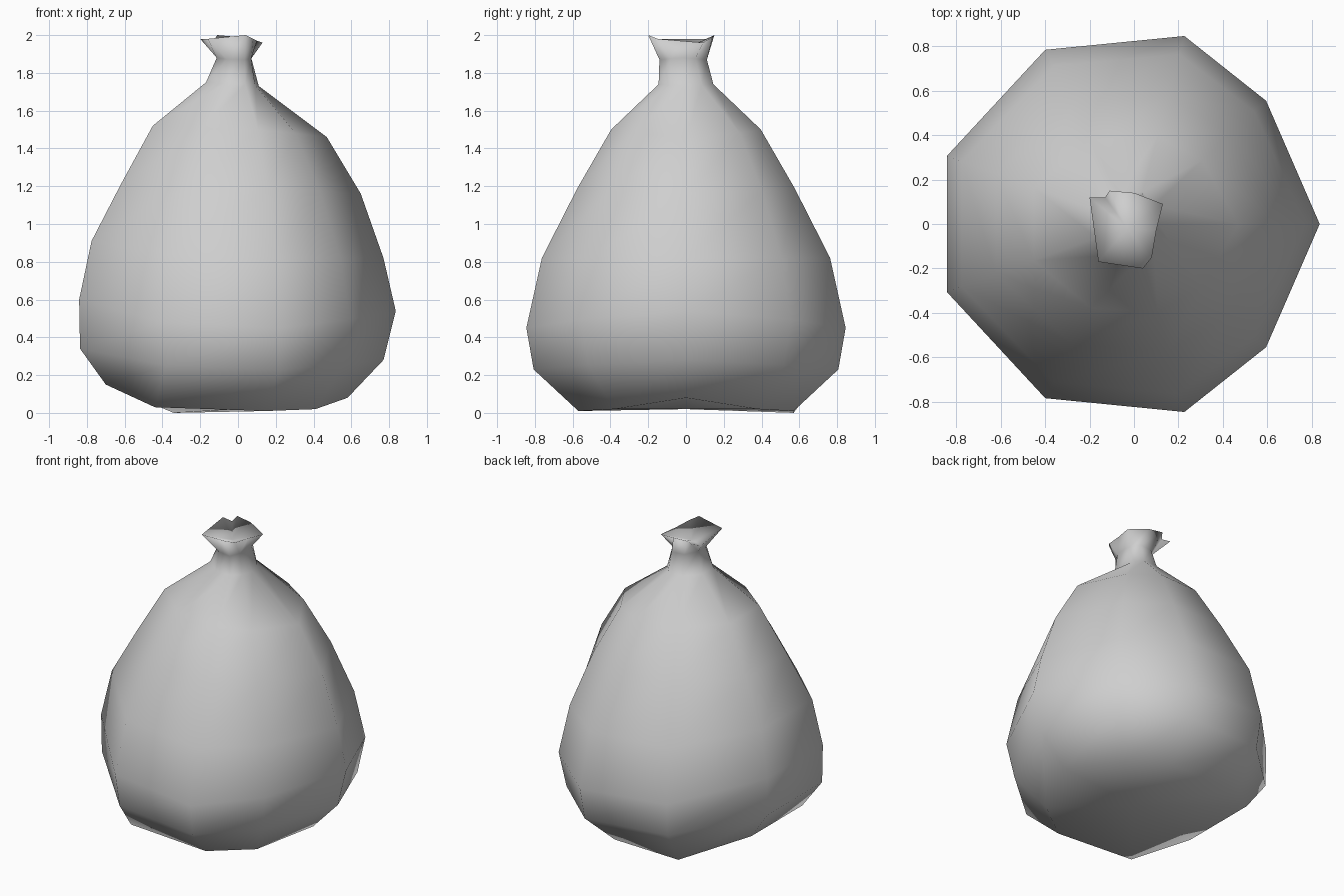
import bpy
import bmesh
from math import radians, sin, cos

cube = bpy.data.objects.get("Cube")
if cube:
    bpy.data.objects.remove(cube, do_unlink=True)

grey = bpy.data.materials.new("plain grey")
grey.use_nodes = True
colour = (0.62, 0.62, 0.62, 1)
grey.diffuse_color = colour
grey.node_tree.nodes["Principled BSDF"].inputs["Base Color"].default_value = colour

# Directions of the columns round the sack
angles = [0, 43, 75, 117, 160, 200, 243, 285, 317]
SIDES = len(angles)


def spread(v):
    """Values for the columns from +x round to -x and back, from three keys."""
    a, b, c = v
    half = [a, (a + b) / 2, b, 0.8 * b + 0.2 * c, c]
    return half + half[:0:-1]


# Uneven edge of the underside
base = [(.58, 0, .08), (.41, .38, .02), (.15, .57, .01),
        (-.34, .57, 0), (-.7, .28, .15), (-.7, -.28, .15),
        (-.44, -.55, .03), (.15, -.57, .01), (.41, -.38, .02)]

# Rings up to the neck: radii and heights at +x, side and -x, and shift in y
rings = [
    ((.77, .835, .89), (.28, .23, .34), 0),
    ((.835, .875, .895), (.54, .45, .60), 0),
    ((.77, .79, .825), (.82, .82, .91), 0),
    ((.65, .595, .66), (1.16, 1.19, 1.21), 0),
    ((.47, .41, .48), (1.46, 1.50, 1.52), 0),
    ((.11, .15, .18), (1.73, 1.74, 1.75), 0),
    ((.07, .13, .12), (1.88, 1.87, 1.88), -.015),
]

# Crumpled rim of the tied opening, with a notch at the back
rim = [(.1, -.03, 1.97), (.13, .09, 1.96), (0, .14, 1.99),
       (-.11, .15, 2), (-.13, .12, 1.97), (-.2, .12, 1.98),
       (-.16, -.17, 1.98), (.04, -.2, 2), (.08, -.15, 1.98)]

bm = bmesh.new()
loops = [[bm.verts.new(p) for p in base]]
for radii, heights, shift in rings:
    loop = []
    for i, (r, z) in enumerate(zip(spread(radii), spread(heights))):
        if i in (1, SIDES - 1):
            r *= 0.95
        a = radians(angles[i])
        loop.append(bm.verts.new((r * cos(a), r * sin(a) + shift, z)))
    loops.append(loop)
loops.append([bm.verts.new(p) for p in rim])

# Skin between neighbouring rings
for low, high in zip(loops, loops[1:]):
    for i in range(SIDES):
        j = (i + 1) % SIDES
        bm.faces.new((low[i], low[j], high[j], high[i]))

# Underside and the sunken fold inside the opening
for loop, centre in ((loops[0], (0, 0, .02)), (loops[-1], (-.03, -.02, 1.92))):
    mid = bm.verts.new(centre)
    for i in range(SIDES):
        bm.faces.new((loop[i], loop[(i + 1) % SIDES], mid))

bmesh.ops.recalc_face_normals(bm, faces=bm.faces[:])
for face in bm.faces:
    face.smooth = True

mesh = bpy.data.meshes.new("tied_sack")
bm.to_mesh(mesh)
bm.free()
mesh.materials.append(grey)
sack = bpy.data.objects.new("tied_sack", mesh)
bpy.context.collection.objects.link(sack)
